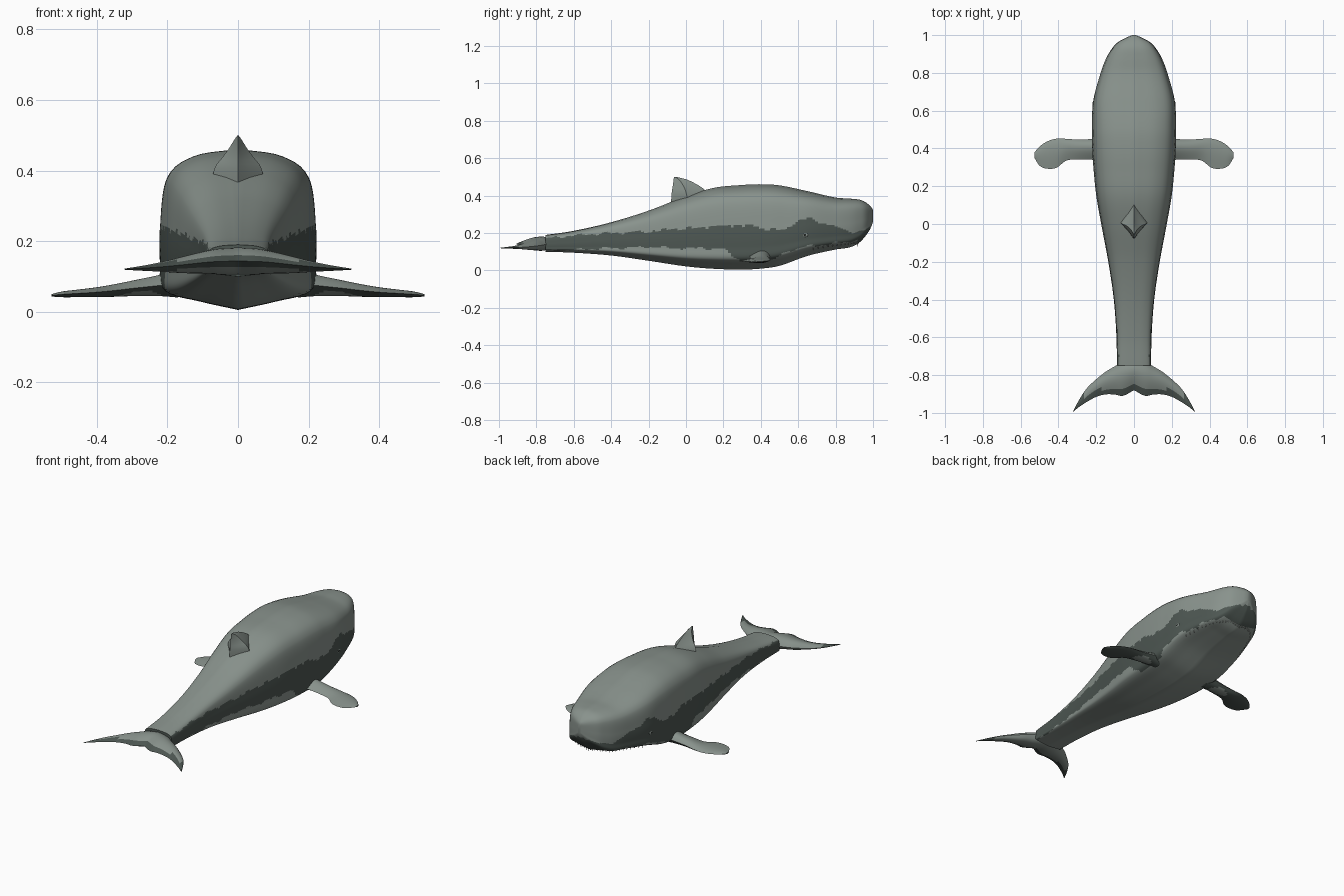
import bpy, math
from mathutils import Vector

if "Cube" in bpy.data.objects:
    bpy.data.objects.remove(bpy.data.objects["Cube"])


def material(name, rgb):
    m = bpy.data.materials.new(name)
    m.diffuse_color = (*rgb, 1)
    m.use_nodes = True
    m.node_tree.nodes["Principled BSDF"].inputs["Base Color"].default_value = m.diffuse_color
    return m


PALE = material("pale grey green", (0.25, 0.29, 0.265))
DARK = material("dark grey green", (0.075, 0.095, 0.085))
TOOTH = material("tooth grey", (0.42, 0.45, 0.42))
EYE = material("eye black", (0.015, 0.018, 0.016))


def curve(table, t):
    """Smooth interpolation through rows of (key, value, value, ...)."""
    n = len(table)
    t = min(max(t, table[0][0]), table[-1][0])
    i = max(k for k in range(n - 1) if table[k][0] <= t)
    a, b = Vector(table[i]), Vector(table[i + 1])
    h = b[0] - a[0]
    p = Vector(table[i - 1]) if i > 0 else a
    q = Vector(table[i + 2]) if i + 2 < n else b
    ma, mb = (b - p) / (b[0] - p[0]), (q - a) / (q[0] - a[0])
    s = (t - a[0]) / h
    r = (a * (2 * s**3 - 3 * s**2 + 1) + ma * h * (s**3 - 2 * s**2 + s)
         + b * (3 * s**2 - 2 * s**3) + mb * h * (s**3 - s**2))
    return list(r)[1:]


def build(name, verts, faces, mats, paint=None, angle=40):
    me = bpy.data.meshes.new(name)
    me.from_pydata(verts, [], faces)
    for m in mats:
        me.materials.append(m)
    if paint:
        for p in me.polygons:
            p.material_index = int(paint(p.center, p.normal))
    ob = bpy.data.objects.new(name, me)
    bpy.context.collection.objects.link(ob)
    # consistent outward normals
    bpy.ops.object.select_all(action='DESELECT')
    ob.select_set(True)
    bpy.context.view_layer.objects.active = ob
    bpy.ops.object.mode_set(mode='EDIT')
    bpy.ops.mesh.select_all(action='SELECT')
    bpy.ops.mesh.normals_make_consistent(inside=False)
    bpy.ops.object.mode_set(mode='OBJECT')
    bpy.ops.object.shade_smooth_by_angle(angle=math.radians(angle))
    return ob


def loft(name, rings, mats, paint=None, angle=40):
    n = len(rings[0])
    verts = [v for r in rings for v in r]
    faces = [(i * n + j, i * n + (j + 1) % n, (i + 1) * n + (j + 1) % n, (i + 1) * n + j)
             for i in range(len(rings) - 1) for j in range(n)]
    faces += [tuple(range(n))[::-1], tuple(range(len(verts) - n, len(verts)))]
    return build(name, verts, faces, mats, paint, angle)


def steps(a, b, n):
    return [a + (b - a) * i / n for i in range(n + 1)]


# Body: length position, half width, belly height, back height
BODY = [(-0.75, 0.09, 0.10, 0.19), (-0.6, 0.092, 0.095, 0.212), (-0.4, 0.106, 0.08, 0.258),
        (-0.2, 0.135, 0.052, 0.32), (0, 0.172, 0.022, 0.397), (0.15, 0.198, 0.009, 0.442),
        (0.3, 0.213, 0.005, 0.457), (0.4, 0.219, 0.01, 0.461), (0.5, 0.221, 0.025, 0.455),
        (0.65, 0.214, 0.078, 0.424), (0.8, 0.175, 0.112, 0.39), (0.88, 0.145, 0.125, 0.384),
        (0.93, 0.115, 0.152, 0.378), (0.96, 0.088, 0.185, 0.365), (0.985, 0.045, 0.222, 0.345),
        (1.0, 0.01, 0.26, 0.325)]
# Half cross section: step, sideways, upward
SECTION = [(0, 0, 0), (1, 0.5, 0.052), (2, 0.95, 0.115), (3, 1, 0.27), (4, 1, 0.5),
           (5, 0.91, 0.82), (6, 0.57, 0.955), (7, 0, 1)]
half = [curve(SECTION, t) for t in steps(0, 2, 10) + steps(2, 5, 30)[1:] + steps(5, 7, 10)[1:]]
outline = half + [[-u, v] for u, v in half[-2:0:-1]]

# Dark flank: length position, lower edge, upper edge
BAND = [(-0.75, 0.105, 0.172), (-0.5, 0.115, 0.195), (-0.2, 0.125, 0.21), (0.0, 0.118, 0.225),
        (0.2, 0.11, 0.24), (0.3, 0.05, 0.24), (0.45, 0.04, 0.222), (0.52, 0.09, 0.215),
        (0.6, 0.118, 0.262), (0.66, 0.13, 0.272), (0.76, 0.14, 0.245), (0.86, 0.15, 0.215),
        (0.92, 0.14, 0.205), (1.0, 0.14, 0.235)]


def body_paint(c, nrm):
    lo, hi = curve(BAND, c.y)
    wave = 0.005 * math.sin(41 * c.y) + 0.004 * math.sin(97 * c.y)
    w, zb, zt = curve(BODY, c.y)
    side = abs(c.x) > 0.9 * w or c.y > 0.92 or c.z > zb + 0.3 * (zt - zb)
    return side and lo + wave < c.z < hi + wave


rings = []
for y in steps(-0.75, 0.9, 110) + steps(0.9, 1.0, 12)[1:]:
    w, zb, zt = curve(BODY, y)
    rings.append([(u * w, y, zb + v * (zt - zb)) for u, v in outline])
loft("body", rings, [PALE, DARK], body_paint, 50)


def fin_ring(pt, lead, trail, zlo, zhi, n=10):
    """Lens ring running along the top to the trailing edge and back below."""
    mid = (zlo + zhi) / 2
    ring = []
    for k in range(2 * n):
        s = k / n if k <= n else 2 - k / n
        thick = math.sin(math.pi * s ** 0.7)
        z = mid + ((zhi - mid) if k <= n else (zlo - mid)) * thick
        ring.append(pt(lead + (trail - lead) * s, z))
    return ring


# Pectoral fins: span, leading edge, trailing edge, underside, top
PEC = [(0.17, 0.455, 0.325, 0.04, 0.12), (0.22, 0.45, 0.34, 0.044, 0.105),
       (0.3, 0.447, 0.342, 0.044, 0.088), (0.36, 0.451, 0.335, 0.042, 0.076),
       (0.41, 0.452, 0.298, 0.041, 0.068), (0.46, 0.437, 0.293, 0.041, 0.062),
       (0.5, 0.41, 0.308, 0.041, 0.057), (0.528, 0.378, 0.352, 0.043, 0.05)]


def pec_paint(c, nrm):
    patch = ((abs(c.x) - 0.275) / 0.062) ** 2 + ((c.y - 0.4) / 0.036) ** 2 < 1
    return nrm.z > -0.3 and not patch


for side, label in ((1, "right"), (-1, "left")):
    rings = [fin_ring(lambda y, z: (side * x, y, z), *curve(PEC, x))
             for x in steps(0.17, 0.528, 30)]
    if side < 0:
        rings.reverse()
    rings = [r[::-1] for r in rings]
    loft("pectoral_fin_" + label, rings, [PALE, DARK],
         lambda c, n: pec_paint(c, n))

# Tail flukes as one lofted piece across the width
FLUKE = [(0, -0.71, -0.88, 0.105, 0.182), (0.06, -0.725, -0.91, 0.106, 0.178),
         (0.1, -0.752, -0.903, 0.108, 0.17), (0.15, -0.782, -0.902, 0.109, 0.158),
         (0.2, -0.822, -0.915, 0.112, 0.145), (0.25, -0.87, -0.942, 0.115, 0.134),
         (0.29, -0.93, -0.968, 0.117, 0.127), (0.322, -0.99, -0.994, 0.119, 0.122)]


def fluke_paint(c, nrm):
    lead, trail, lo, hi = curve(FLUKE, abs(c.x))
    s = (c.y - lead) / (trail - lead)
    return s > 0.78 or abs(c.x) > 0.265 or (abs(c.x) > 0.17 and s > 0.6)


rings = [fin_ring(lambda y, z: (x, y, z), *curve(FLUKE, abs(x)))
         for x in steps(-0.322, 0.322, 56)]
loft("tail_flukes", rings, [PALE, DARK], fluke_paint)

# Dorsal fin: height, front, back, half width
DORSAL = [(0.36, 0.15, -0.08, 0.075), (0.41, 0.12, -0.077, 0.065), (0.44, 0.09, -0.073, 0.042),
          (0.47, 0.04, -0.068, 0.021), (0.488, 0.0, -0.066, 0.01), (0.499, -0.045, -0.064, 0.002)]
rings = []
for z in steps(0.36, 0.499, 12):
    f, b, w = curve(DORSAL, z)
    m = b + (f - b) * 0.4
    rings.append([(0, f, z), (w * 0.45, (f + m) / 2, z), (w, m, z), (w * 0.45, (b + m) / 2, z),
                  (0, b, z), (-w * 0.45, (b + m) / 2, z), (-w, m, z), (-w * 0.45, (f + m) / 2, z)])
loft("dorsal_fin", rings, [PALE])

# Teeth: small cones hanging along the curved mouth line
MOUTH = [(0, 0.188, 0.68), (1, 0.158, 0.79), (2, 0.118, 0.875), (3, 0.06, 0.912), (4, 0, 0.918)]
verts, faces = [], []
for i in range(35):
    t = 8 * i / 34
    x, y = curve(MOUTH, min(t, 8 - t))
    x *= 1 if t <= 4 else -1
    w, zb, zt = curve(BODY, y)
    z = zb + (zt - zb) * 0.115 * min(abs(x) / (0.95 * w), 1)
    k = len(verts)
    verts += [(x + 0.005 * math.cos(a * math.pi / 2), y + 0.005 * math.sin(a * math.pi / 2), z + 0.008)
              for a in range(4)] + [(x, y, z - 0.016)]
    faces += [(k + a, k + (a + 1) % 4, k + 4) for a in range(4)] + [(k + 3, k + 2, k + 1, k)]
build("teeth", verts, faces, [TOOTH], angle=20)

# Eyes with a pale rim
for side, label in ((1, "right"), (-1, "left")):
    for part, r, mat, out in (("eye_rim", 0.018, PALE, 0), ("eye", 0.009, EYE, 0.003)):
        w = curve(BODY, 0.635)[0]
        bpy.ops.mesh.primitive_uv_sphere_add(segments=12, ring_count=8, radius=r,
                                             location=(side * (w + out - 0.001), 0.635, 0.19))
        ob = bpy.context.object
        ob.name = part + "_" + label
        ob.scale = (0.25, 1, 0.6)
        ob.data.materials.append(mat)
        bpy.ops.object.shade_smooth()
